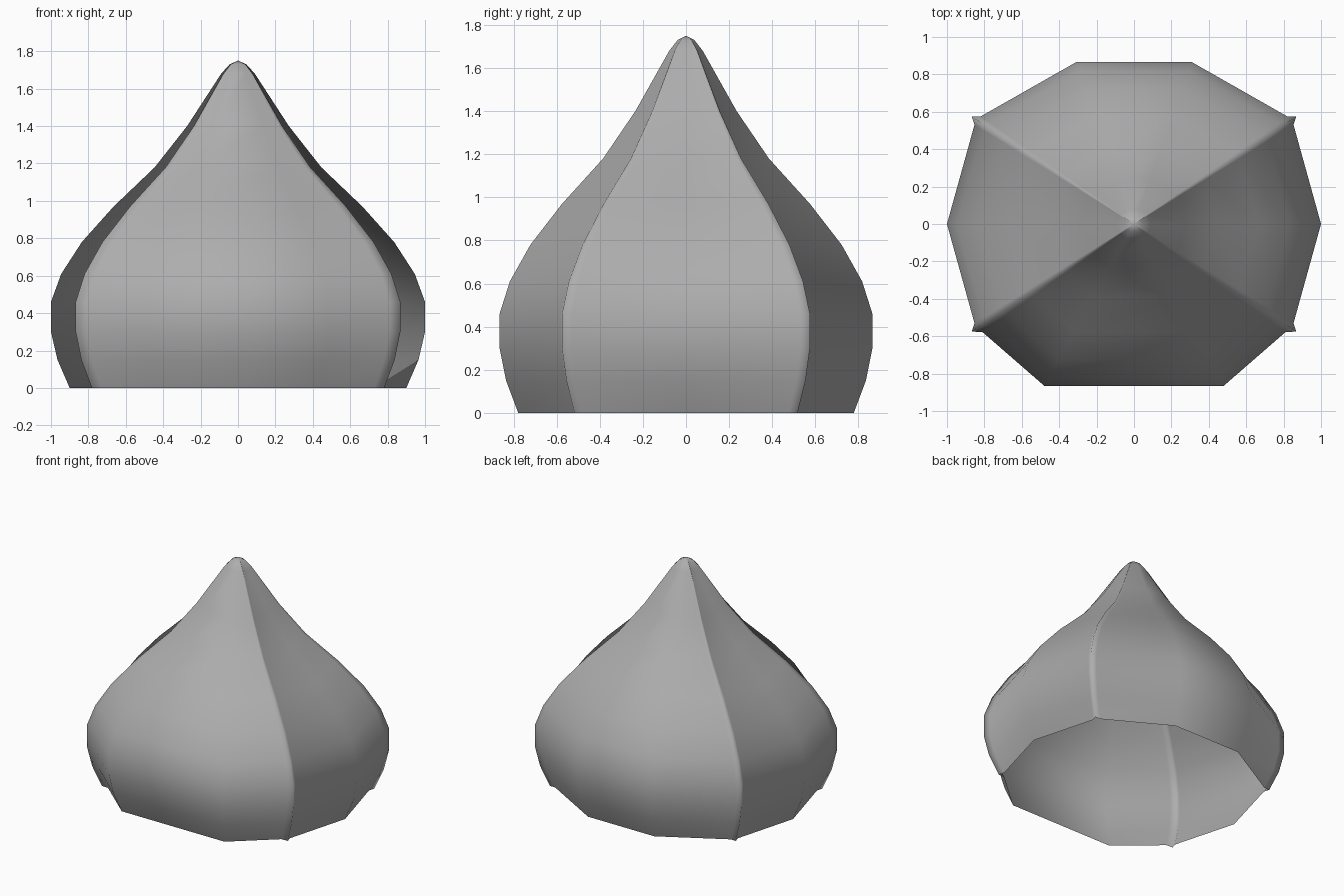
import bpy, bmesh

cube = bpy.data.objects.get("Cube")
if cube:
    bpy.data.objects.remove(cube, do_unlink=True)

grey = bpy.data.materials.new("medium grey")
grey.use_nodes = True
grey.diffuse_color = (0.42, 0.42, 0.42, 1)
grey.node_tree.nodes["Principled BSDF"].inputs["Base Color"].default_value = grey.diffuse_color

# Right half of the plan at the widest level, from front to back:
# wide front panel, ridge, side panel, ridge, narrower back panel
half_plan = [(0.48, -0.865), (0.81, -0.578), (0.868, -0.575), (0.853, -0.53),
             (1.0, 0.0),
             (0.853, 0.53), (0.868, 0.575), (0.82, 0.575), (0.31, 0.865)]
plan = half_plan + [(-x, y) for x, y in reversed(half_plan)]

# Onion profile: plan scale and height
profile = [(0.90, 0), (0.965, 0.15), (1, 0.30), (1, 0.46), (0.945, 0.61),
           (0.835, 0.78), (0.665, 0.97), (0.445, 1.18), (0.272, 1.40),
           (0.09, 1.68), (0.045, 1.73)]

# Open shell made of scaled rings closed by a tip
bm = bmesh.new()
rings = [[bm.verts.new((x * s, y * s, z)) for x, y in plan] for s, z in profile]
tip = bm.verts.new((0, 0, 1.75))
count = len(plan)
for i in range(count):
    j = (i + 1) % count
    for low, high in zip(rings, rings[1:]):
        bm.faces.new((low[i], low[j], high[j], high[i]))
    bm.faces.new((rings[-1][i], rings[-1][j], tip))

# Soft shading over the panels and ridges
for face in bm.faces:
    face.smooth = True

mesh = bpy.data.meshes.new("onion_dome")
bm.to_mesh(mesh)
bm.free()
mesh.materials.append(grey)
dome = bpy.data.objects.new("onion_dome", mesh)
bpy.context.collection.objects.link(dome)
